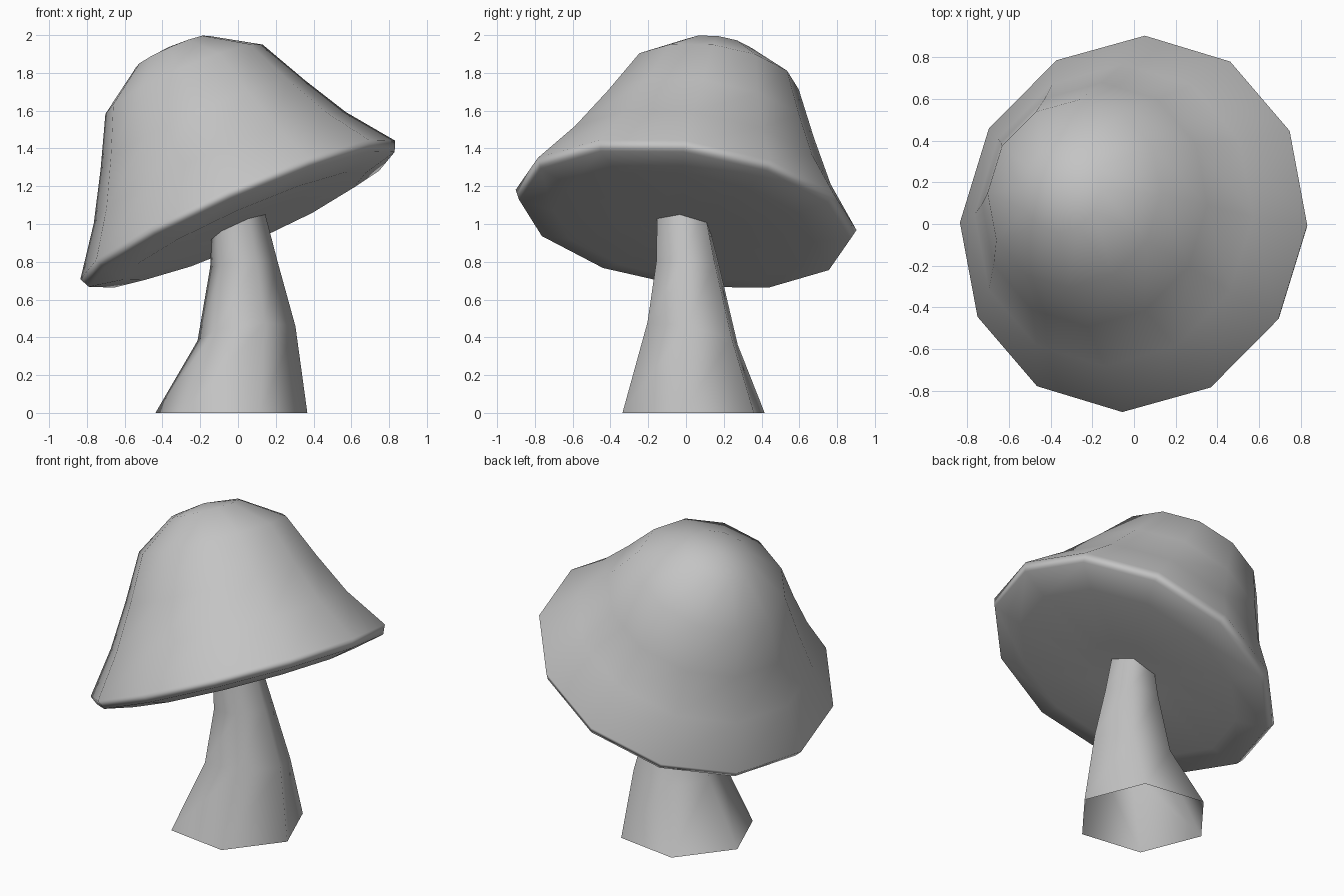
import bpy, bmesh, math
from mathutils import Vector, Matrix

if "Cube" in bpy.data.objects:
    bpy.data.objects.remove(bpy.data.objects["Cube"], do_unlink=True)

grey = bpy.data.materials.new("plain grey")
grey.use_nodes = True
colour = (0.55, 0.55, 0.55, 1)
grey.diffuse_color = colour
grey.node_tree.nodes["Principled BSDF"].inputs["Base Color"].default_value = colour


def ring(bm, matrix, radius, sides, phase):
    """Regular polygon of vertices in the matrix's xy plane."""
    angles = [math.radians(phase) + math.tau * i / sides for i in range(sides)]
    return [bm.verts.new(matrix @ Vector((radius * math.cos(a), radius * math.sin(a), 0)))
            for a in angles]


def bridge(bm, lower, upper):
    n = len(lower)
    for i in range(n):
        j = (i + 1) % n
        bm.faces.new((lower[i], lower[j], upper[j], upper[i]))


def finish(bm, name):
    bmesh.ops.recalc_face_normals(bm, faces=bm.faces)
    for f in bm.faces:
        f.smooth = True
    mesh = bpy.data.meshes.new(name)
    bm.to_mesh(mesh)
    bm.free()
    mesh.materials.append(grey)
    obj = bpy.data.objects.new(name, mesh)
    bpy.context.collection.objects.link(obj)
    return obj


def tilted(centre, normal):
    """Frame at centre whose z axis leans along normal."""
    turn = Vector((0, 0, 1)).rotation_difference(Vector(normal))
    return Matrix.Translation(centre) @ turn.to_matrix().to_4x4()


# Cap: bell profile (radius, height, sideways drift) around a leaning axis
cap_frame = tilted((0, 0, 1.07), (-0.44, 0.145, 1))
drift = Vector((0.02, 0.045, 0))
profile = [(0.25, -0.08, 0), (0.7, -0.09, 0), (0.885, -0.05, 0), (0.91, 0.005, 0),
           (0.73, 0.25, 0.2), (0.59, 0.5, 0.6), (0.455, 0.765, 1), (0.21, 0.925, 1)]
bm = bmesh.new()
rings = [ring(bm, cap_frame @ Matrix.Translation(drift * d + Vector((0, 0, h))), r, 12, -2)
         for r, h, d in profile]
for a, b in zip(rings, rings[1:]):
    bridge(bm, a, b)
bm.faces.new(rings[0])
apex = bm.verts.new(cap_frame @ (drift + Vector((0, 0, 0.955))))
for i, v in enumerate(rings[-1]):
    bm.faces.new((v, rings[-1][(i + 1) % 12], apex))
cap = finish(bm, "mushroom_cap")
cap.modifiers.new("rim shading", 'WEIGHTED_NORMAL')

# Stem: open six-sided tube, bending and narrowing up into the cap
sections = [((-0.035, 0.04, 0), (0, 0, 1), 0.406),
            ((0.045, 0.035, 0.42), (-0.12, 0.2, 1), 0.264),
            ((0.03, 0.01, 0.79), (-0.1, 0.05, 1), 0.18),
            ((-0.005, -0.02, 1.06), (-0.4, 0.1, 1), 0.145)]
bm = bmesh.new()
rings = [ring(bm, tilted(c, n), r, 6, -8) for c, n, r in sections]
for a, b in zip(rings, rings[1:]):
    bridge(bm, a, b)
finish(bm, "mushroom_stem")
